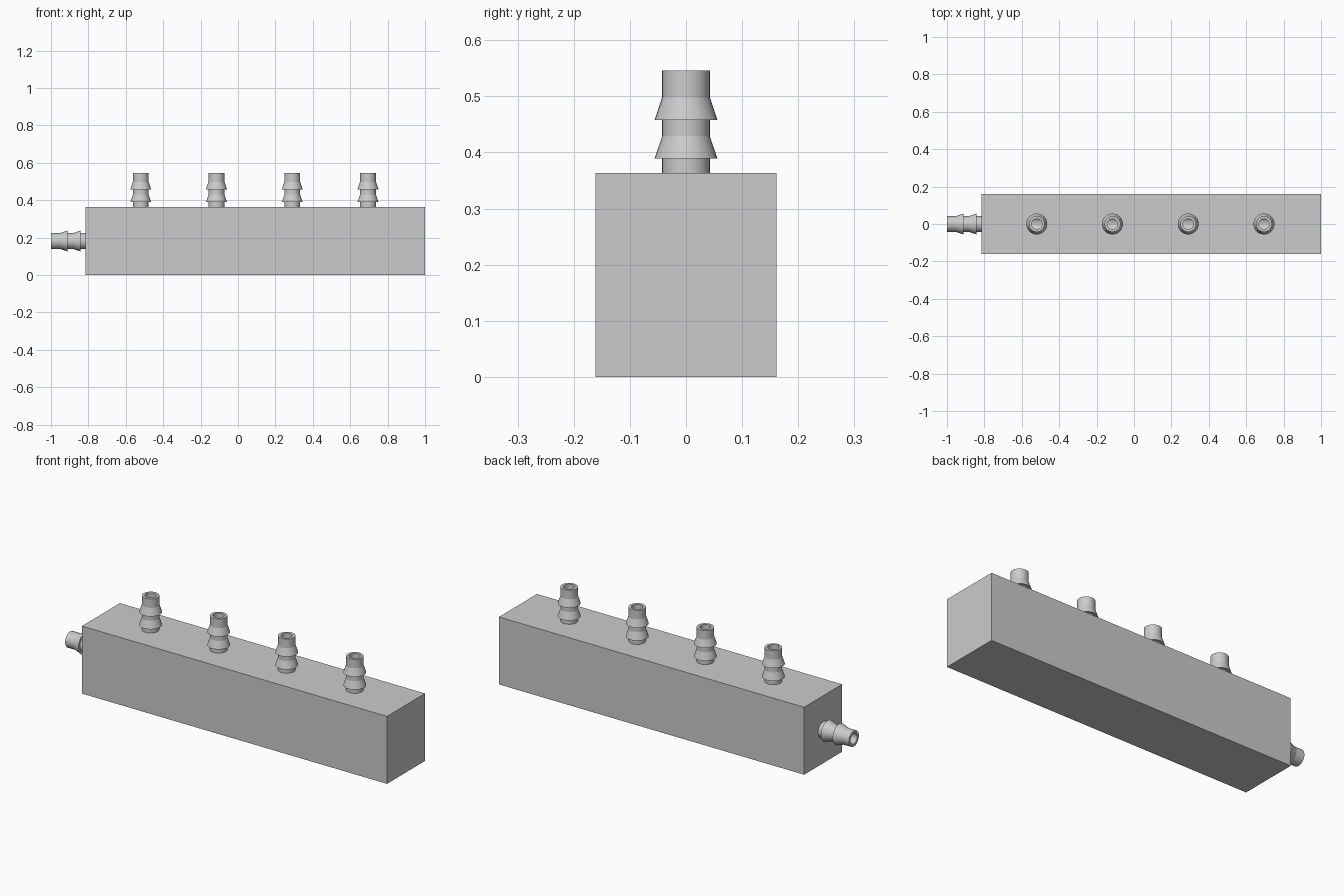
import bpy
import bmesh
from math import pi, radians
from mathutils import Matrix, Vector

if "Cube" in bpy.data.objects:
    bpy.data.objects.remove(bpy.data.objects["Cube"])

SIDES = 32
X0, X1, HALF_Y, TOP = -0.816, 1.0, 0.1615, 0.363
MID_Z = TOP / 2
BORE = 0.028
OUTLETS = [-0.52 + 0.405 * i for i in range(4)]

# Radius / height profile of one hose barb: outer wall up, bore wall down
BARB = [(0.0425, 0), (0.0425, 0.026), (0.056, 0.026), (0.0425, 0.066),
        (0.0425, 0.095), (0.056, 0.095), (0.0425, 0.135),
        (0.0425, 0.183), (BORE, 0.183), (BORE, 0)]


def finish(bm, name):
    mesh = bpy.data.meshes.new(name)
    bm.to_mesh(mesh)
    bm.free()
    obj = bpy.data.objects.new(name, mesh)
    bpy.context.collection.objects.link(obj)
    return obj


def barb(name, loc, rot_y=0.0):
    bm = bmesh.new()
    verts = [bm.verts.new((r, 0, z)) for r, z in BARB]
    edges = [bm.edges.new(pair) for pair in zip(verts, verts[1:])]
    bmesh.ops.spin(bm, geom=verts + edges, cent=(0, 0, 0), axis=(0, 0, 1),
                   angle=2 * pi, steps=SIDES, use_duplicate=False)
    bmesh.ops.remove_doubles(bm, verts=bm.verts, dist=1e-5)
    bmesh.ops.recalc_face_normals(bm, faces=bm.faces)
    # Make sure the outer wall points outward
    wall = max(bm.faces, key=lambda f: f.calc_center_median().xy.length)
    c = wall.calc_center_median()
    if wall.normal.dot(Vector((c.x, c.y, 0))) < 0:
        bmesh.ops.reverse_faces(bm, faces=bm.faces)
    obj = finish(bm, name)
    obj.location = loc
    obj.rotation_euler.y = rot_y
    bpy.ops.object.select_all(action='DESELECT')
    obj.select_set(True)
    bpy.context.view_layer.objects.active = obj
    bpy.ops.object.shade_smooth_by_angle(angle=radians(15))
    return obj


def drill(body, start, end, radius):
    start, end = Vector(start), Vector(end)
    bm = bmesh.new()
    turn = Matrix.Rotation(-pi / 2, 4, 'Y') if start.z == end.z else Matrix()
    bmesh.ops.create_cone(bm, cap_ends=True, segments=SIDES, radius1=radius,
                          radius2=radius, depth=(end - start).length,
                          matrix=Matrix.Translation((start + end) / 2) @ turn)
    cutter = finish(bm, "bore_cutter")
    cutter.hide_render = True
    mod = body.modifiers.new("bore", 'BOOLEAN')
    mod.operation, mod.solver, mod.object = 'DIFFERENCE', 'EXACT', cutter
    bpy.context.view_layer.objects.active = body
    bpy.ops.object.modifier_apply(modifier=mod.name)
    bpy.data.objects.remove(cutter)


# Manifold block
bm = bmesh.new()
bmesh.ops.create_cube(bm, size=1, matrix=Matrix.Translation(((X0 + X1) / 2, 0, MID_Z))
                      @ Matrix.Diagonal((X1 - X0, 2 * HALF_Y, TOP, 1)))
block = finish(bm, "manifold_block")

# Internal gallery, inlet bore and outlet bores
drill(block, (-0.7, 0, MID_Z), (0.8, 0, MID_Z), 0.04)
drill(block, (X0 - 0.05, 0, MID_Z), (-0.65, 0, MID_Z), BORE)
for x in OUTLETS:
    drill(block, (x, 0, MID_Z), (x, 0, TOP + 0.05), BORE)

# Hose barbs
for i, x in enumerate(OUTLETS):
    barb(f"outlet_barb_{i + 1}", (x, 0, TOP))
barb("inlet_barb", (X0, 0, MID_Z), -pi / 2)
